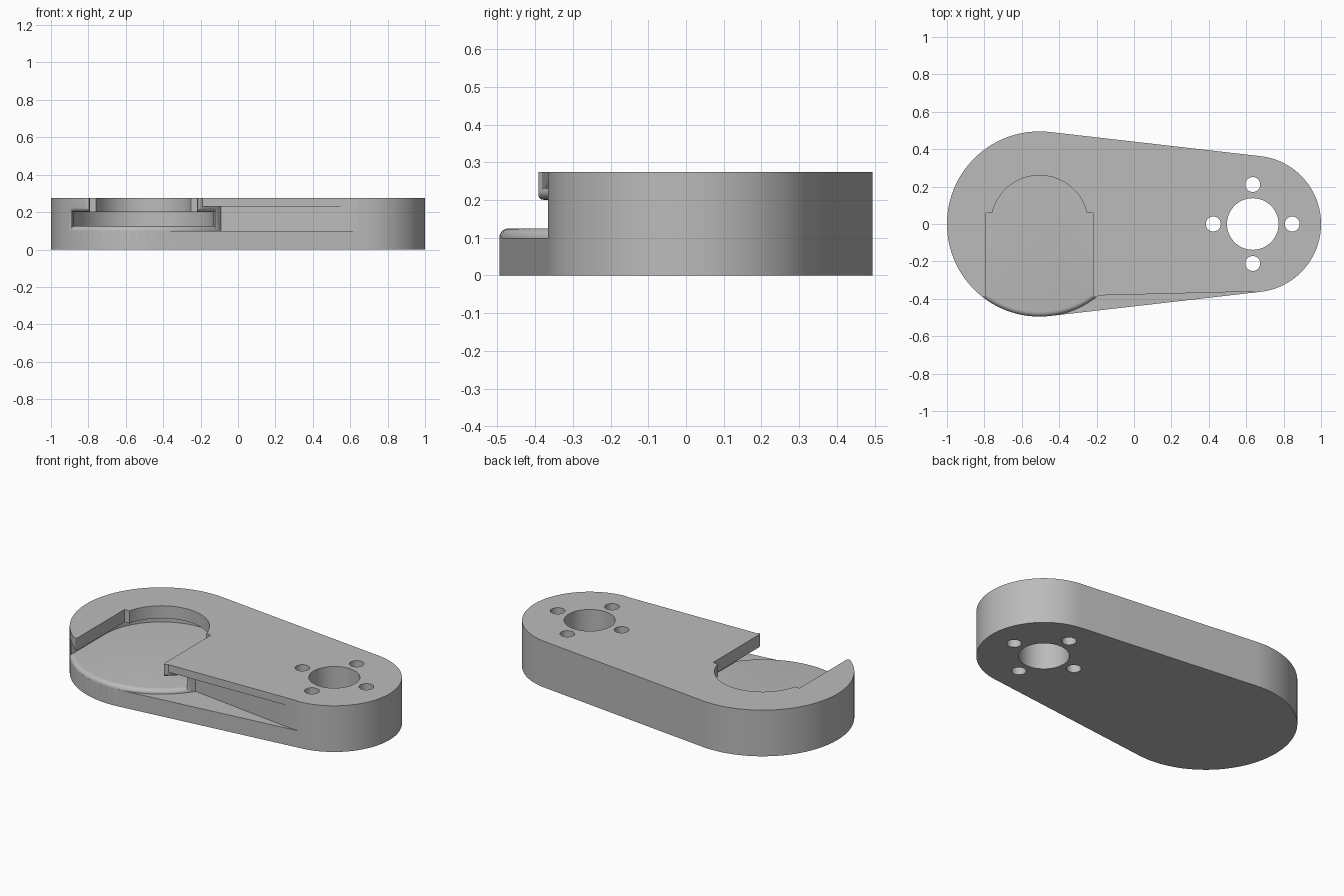
import bpy, bmesh, math
from mathutils import Vector

if "Cube" in bpy.data.objects:
    bpy.data.objects.remove(bpy.data.objects["Cube"], do_unlink=True)

BIG, SMALL = Vector((-0.505, 0)), Vector((0.635, 0))
R_BIG, R_SMALL, HEIGHT, LEDGE = 0.495, 0.365, 0.275, 0.1
FILLET = 0.025

grey = bpy.data.materials.new("mid grey")
grey.use_nodes = True
grey.diffuse_color = (0.5, 0.5, 0.5, 1)
grey.node_tree.nodes["Principled BSDF"].inputs["Base Color"].default_value = (0.5, 0.5, 0.5, 1)


def finish(name, bm):
    bmesh.ops.recalc_face_normals(bm, faces=bm.faces)
    mesh = bpy.data.meshes.new(name)
    bm.to_mesh(mesh)
    bm.free()
    mesh.materials.append(grey)
    ob = bpy.data.objects.new(name, mesh)
    bpy.context.collection.objects.link(ob)
    return ob


def arc(centre, radius, start, end, n=32):
    """Points on an arc, angles in radians."""
    angles = [start + (end - start) * i / n for i in range(n + 1)]
    return [(centre.x + radius * math.cos(a), centre.y + radius * math.sin(a)) for a in angles]


def prism(name, outline, z0, z1):
    bm = bmesh.new()
    face = bm.faces.new([bm.verts.new((x, y, z0)) for x, y in outline])
    out = bmesh.ops.extrude_face_region(bm, geom=[face])["geom"]
    bmesh.ops.translate(bm, vec=(0, 0, z1 - z0), verts=[g for g in out if isinstance(g, bmesh.types.BMVert)])
    return finish(name, bm)


def cylinder(name, x, y, radius, n):
    return prism(name, arc(Vector((x, y)), radius, 0, math.tau * (1 - 1 / n), n - 1), -0.1, 0.4)


def rounded_mouth(name, half, z0, z1, round_top):
    """Cutter flaring outward so the slot edges on the round end are filleted."""
    rows, n = [], 24
    bm = bmesh.new()
    steps = [math.radians(a) for a in (0, 20, 40, 55, 68, 78)]
    rings = [(R_BIG - FILLET * (1 - math.sin(a)), FILLET * (1 - math.cos(a))) for a in steps]
    rings += [(R_BIG, FILLET * 0.98), (R_BIG + 0.04, FILLET * 0.98)]
    for radius, e in rings:
        spread = math.asin((half + e) / radius)
        pts = arc(BIG, radius, -math.pi / 2 - spread, -math.pi / 2 + spread, n)
        low = [bm.verts.new((x, y, z0 - e)) for x, y in pts]
        high = [bm.verts.new((x, y, z1 + (e if round_top else 0))) for x, y in pts]
        rows.append(low + high[::-1])
    for a, b in zip(rows, rows[1:]):
        for j in range(len(a)):
            k = (j + 1) % len(a)
            bm.faces.new((a[j], a[k], b[k], b[j]))
    for row in (rows[0], rows[-1]):
        for j in range(n):
            bm.faces.new((row[j], row[j + 1], row[-2 - j], row[-1 - j]))
    return finish(name, bm)


def side_cut(name, corner_x, end, z0, z1):
    """Region in front of a line, stopping at the round end's circle."""
    a0 = -math.acos((corner_x - BIG.x) / R_BIG)
    a1 = -math.acos((-0.42 - BIG.x) / R_BIG)
    outline = arc(BIG, R_BIG, a0, a1, 20) + [(-0.42, -0.7), (end[0], -0.7), end]
    return prism(name, outline, z0, z1)


# Tapered arm body
tangent = math.acos((R_BIG - R_SMALL) / (SMALL.x - BIG.x))
body = prism("arm_body",
             arc(BIG, R_BIG, tangent, math.tau - tangent, 80)
             + arc(SMALL, R_SMALL, -tangent, tangent, 56), 0, HEIGHT)

# Front ledge and the recess under the top plate
cutters = [side_cut("ledge_cutter", -0.19, (0.645, -0.361), LEDGE, 0.4),
           side_cut("recess_cutter", -0.09, (0.62, -0.365), LEDGE, 0.23)]

# Wide lower pocket, open to the front
wide = 0.375
cutters.append(prism("pocket_cutter",
                     [(BIG.x - wide, -0.7), (BIG.x + wide, -0.7)] + arc(BIG, wide, 0, math.pi, 48),
                     0.125, 0.2))

# Narrow upper slot with a stepped round end
slot, shoulder, r_end = 0.285, 0.06, 0.26
step = math.asin(shoulder / r_end)
cutters.append(prism("slot_cutter",
                     [(BIG.x - slot, -0.7), (BIG.x + slot, -0.7), (BIG.x + slot, shoulder)]
                     + arc(BIG, r_end, step, math.pi - step, 40)
                     + [(BIG.x - slot, shoulder)], 0.17, 0.4))

# Filleted mouths
cutters.append(rounded_mouth("pocket_mouth_cutter", wide, 0.125, 0.2, True))
cutters.append(rounded_mouth("slot_mouth_cutter", slot, 0.17, 0.4, False))

# Shaft hole and four screw holes
cutters.append(cylinder("shaft_hole_cutter", SMALL.x, 0, 0.138, 48))
for i in range(4):
    a = i * math.pi / 2
    cutters.append(cylinder("screw_hole_cutter", SMALL.x + 0.211 * math.cos(a), 0.211 * math.sin(a), 0.04, 24))

# Apply the cuts
bpy.context.view_layer.objects.active = body
for cutter in cutters:
    cutter.hide_render = True
    mod = body.modifiers.new(cutter.name, 'BOOLEAN')
    mod.operation, mod.solver, mod.object = 'DIFFERENCE', 'EXACT', cutter
    bpy.ops.object.modifier_apply(modifier=mod.name)
for cutter in cutters:
    bpy.data.objects.remove(cutter, do_unlink=True)

bpy.ops.object.select_all(action='DESELECT')
body.select_set(True)
bpy.ops.object.shade_smooth_by_angle(angle=math.radians(30))
